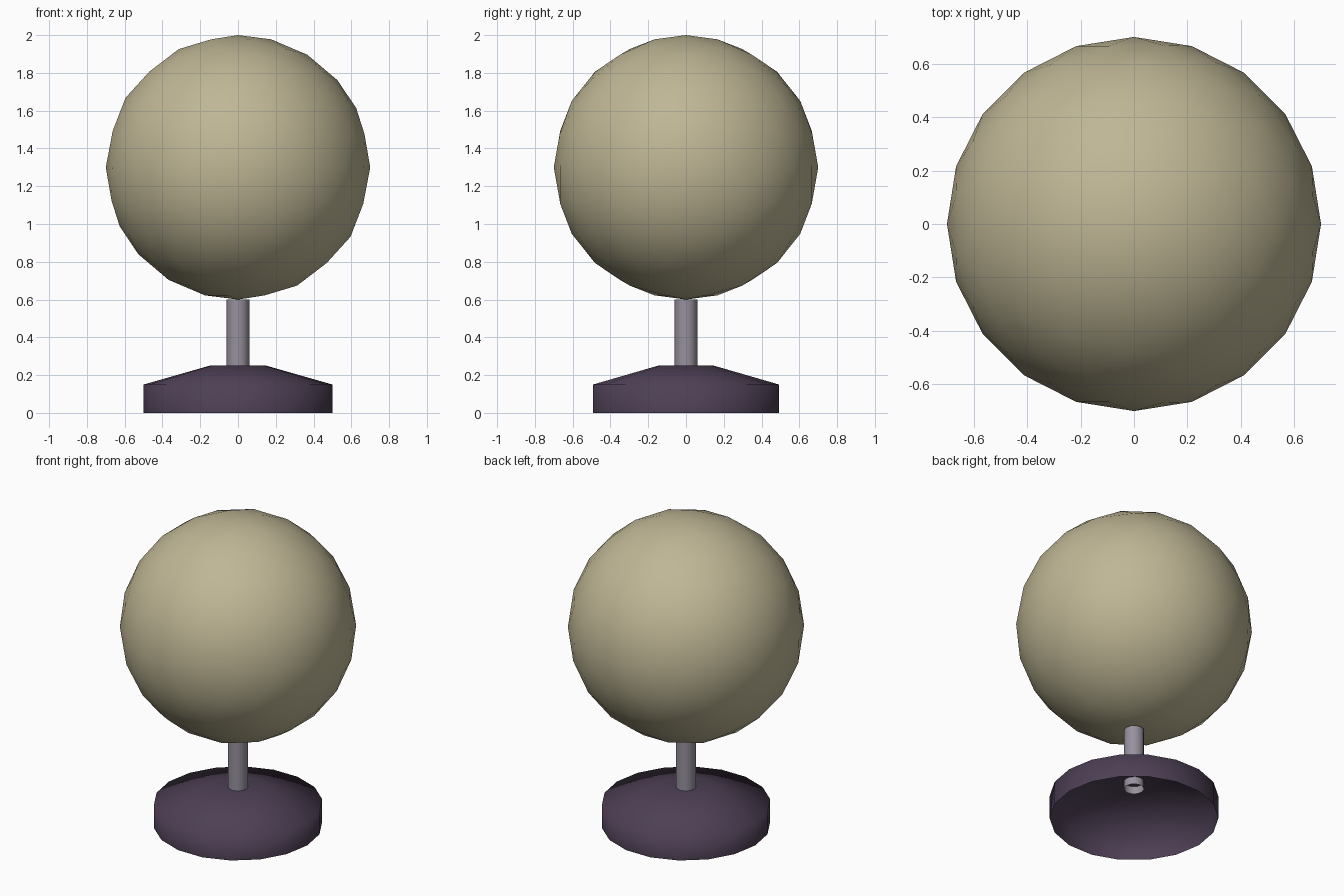
import bpy, bmesh, math

if "Cube" in bpy.data.objects:
    bpy.data.objects.remove(bpy.data.objects["Cube"])


def finish(bm, name, color):
    """Turn a bmesh into a smooth, coloured object."""
    me = bpy.data.meshes.new(name)
    bmesh.ops.recalc_face_normals(bm, faces=bm.faces)
    for f in bm.faces:
        f.smooth = True
    bm.to_mesh(me)
    bm.free()
    mat = bpy.data.materials.new(name + "_material")
    mat.diffuse_color = (*color, 1)
    mat.use_nodes = True
    mat.node_tree.nodes["Principled BSDF"].inputs["Base Color"].default_value = mat.diffuse_color
    me.materials.append(mat)
    ob = bpy.data.objects.new(name, me)
    bpy.context.collection.objects.link(ob)
    return ob


def lathe(name, profile, sides, color, cap_top=False):
    """Revolve (radius, z) points around z, open at the bottom."""
    bm = bmesh.new()
    rings = [[bm.verts.new((r * math.cos(2 * math.pi * i / sides),
                            r * math.sin(2 * math.pi * i / sides), z))
              for i in range(sides)] for r, z in profile]
    for a, b in zip(rings, rings[1:]):
        for i in range(sides):
            j = (i + 1) % sides
            bm.faces.new((a[i], a[j], b[j], b[i]))
    if cap_top:
        bm.faces.new(rings[-1])
    return finish(bm, name, color)


# hollow foot with sloping top, open underneath
lathe("base", [(0.5, 0), (0.5, 0.15), (0.15, 0.25)], 18,
      (0.075, 0.05, 0.09), cap_top=True)

# thin open tube between base and ball
lathe("stem", [(0.06, 0.2), (0.06, 0.6)], 12, (0.31, 0.28, 0.34))

# large ball
bm = bmesh.new()
bmesh.ops.create_icosphere(bm, subdivisions=3, radius=0.7)
bmesh.ops.translate(bm, verts=bm.verts, vec=(0, 0, 1.3))
finish(bm, "ball", (0.52, 0.47, 0.30))
